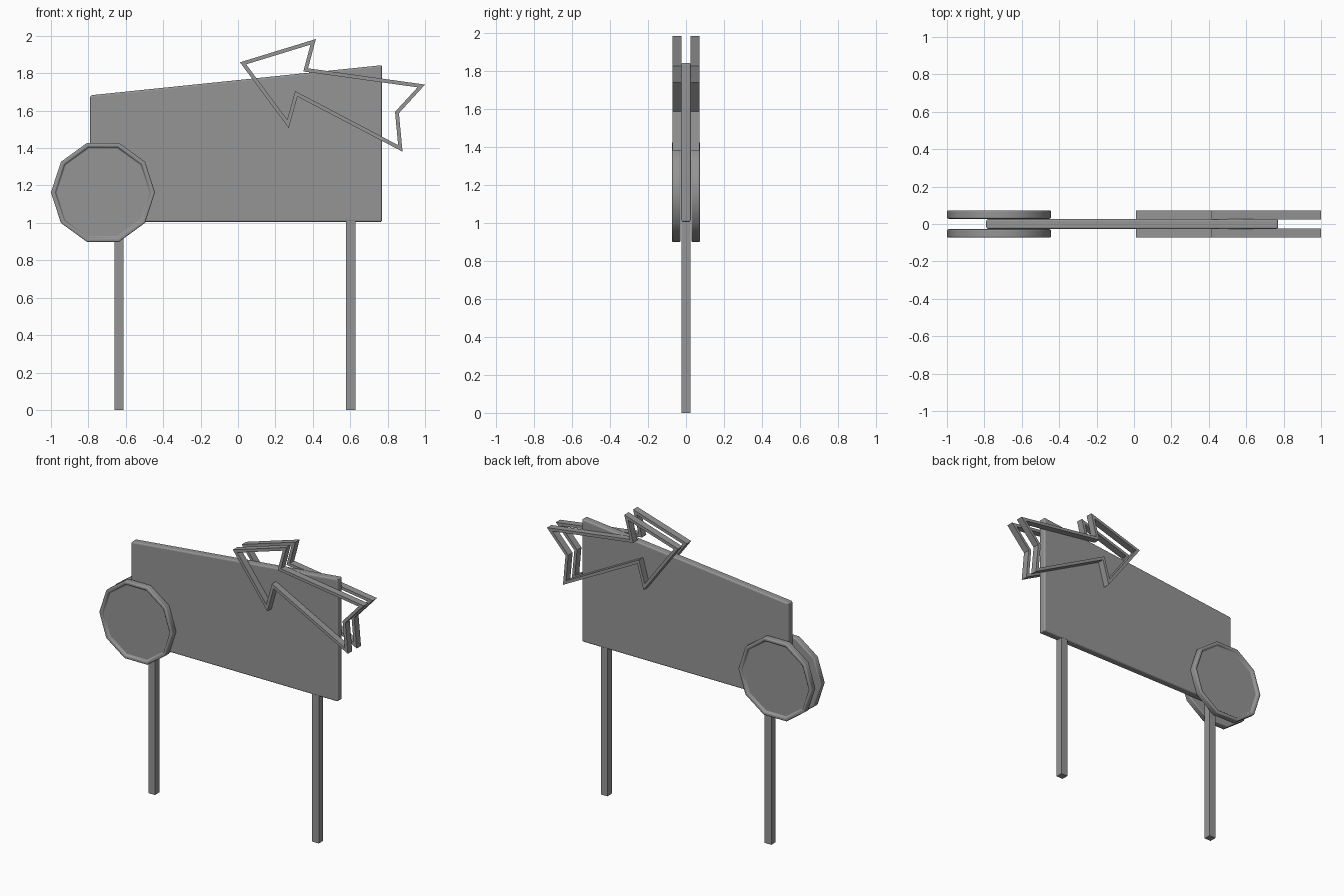
import bpy, bmesh
from math import cos, sin, pi, radians
from mathutils import Vector

if "Cube" in bpy.data.objects:
    bpy.data.objects.remove(bpy.data.objects["Cube"])

grey = bpy.data.materials.new("dark_grey")
grey.diffuse_color = (0.3, 0.3, 0.3, 1)
grey.use_nodes = True
grey.node_tree.nodes["Principled BSDF"].inputs["Base Color"].default_value = grey.diffuse_color


def finish(name, bm, bevel=0.0, smooth=0):
    bmesh.ops.recalc_face_normals(bm, faces=bm.faces)
    me = bpy.data.meshes.new(name)
    bm.to_mesh(me)
    bm.free()
    me.materials.append(grey)
    ob = bpy.data.objects.new(name, me)
    bpy.context.collection.objects.link(ob)
    if bevel:
        m = ob.modifiers.new("edge_round", 'BEVEL')
        m.width = bevel
        m.segments = 3
        m.limit_method = 'ANGLE'
        m.angle_limit = radians(50 if smooth else 30)
    if smooth:
        bpy.ops.object.select_all(action='DESELECT')
        ob.select_set(True)
        bpy.context.view_layer.objects.active = ob
        bpy.ops.object.shade_smooth_by_angle(angle=radians(smooth))
    return ob


def prism(pts, y0, y1):
    """Extrude an x-z outline from y0 to y1; return the mesh and its y1 cap."""
    bm = bmesh.new()
    a = [bm.verts.new((x, y0, z)) for x, z in pts]
    b = [bm.verts.new((x, y1, z)) for x, z in pts]
    bm.faces.new(a)
    cap = bm.faces.new(b)
    n = len(pts)
    for i in range(n):
        j = (i + 1) % n
        bm.faces.new((a[i], a[j], b[j], b[i]))
    bmesh.ops.recalc_face_normals(bm, faces=bm.faces)
    return bm, cap


def offset(pts, d):
    """Mitred offset of a closed outline."""
    out = []
    for i, p in enumerate(pts):
        p = Vector(p)
        u = (p - Vector(pts[i - 1])).normalized()
        v = (Vector(pts[(i + 1) % len(pts)]) - p).normalized()
        n1, n2 = Vector((-u.y, u.x)), Vector((-v.y, v.x))
        out.append(p + (n1 + n2) * d / (1 + n1.dot(n2)))
    return out


# Sloped body panel
bm, _ = prism([(-0.79, 1.005), (0.77, 1.005), (0.77, 1.843), (-0.79, 1.682)], -0.026, 0.026)
finish("body_panel", bm, 0.01)

# Two square posts
for name, x in (("left_leg", -0.636), ("right_leg", 0.602)):
    bm, _ = prism([(x - .025, 0), (x + .025, 0), (x + .025, 1.01), (x - .025, 1.01)], -0.024, 0.024)
    finish(name, bm)

decagon = [(-0.722 + 0.278 * cos(i * pi / 5), 1.163 + 0.278 * sin(i * pi / 5)) for i in range(10)]
star = [(0.027, 1.853), (0.402, 1.968), (0.362, 1.818), (0.98, 1.732),
        (0.85, 1.59), (0.868, 1.398), (0.312, 1.69), (0.267, 1.53)]

for side, s in (("front", -1), ("back", 1)):
    # Ten-sided disc with a raised, rounded rim
    bm, cap = prism(decagon, s * 0.028, s * 0.073)
    bmesh.ops.inset_region(bm, faces=[cap], thickness=0.024)
    bmesh.ops.inset_region(bm, faces=[cap], thickness=0.001, depth=-0.014)
    finish(side + "_disc", bm, 0.01, 40)

    # Crooked star frame
    bm = bmesh.new()
    loops = [[bm.verts.new((p.x, s * y, p.y)) for p in offset(star, d)]
             for d, y in ((0.01, 0.024), (0.01, 0.071), (-0.01, 0.071), (-0.01, 0.024))]
    for k in range(4):
        a, b = loops[k], loops[(k + 1) % 4]
        for i in range(8):
            j = (i + 1) % 8
            bm.faces.new((a[i], a[j], b[j], b[i]))
    finish(side + "_star_frame", bm)
